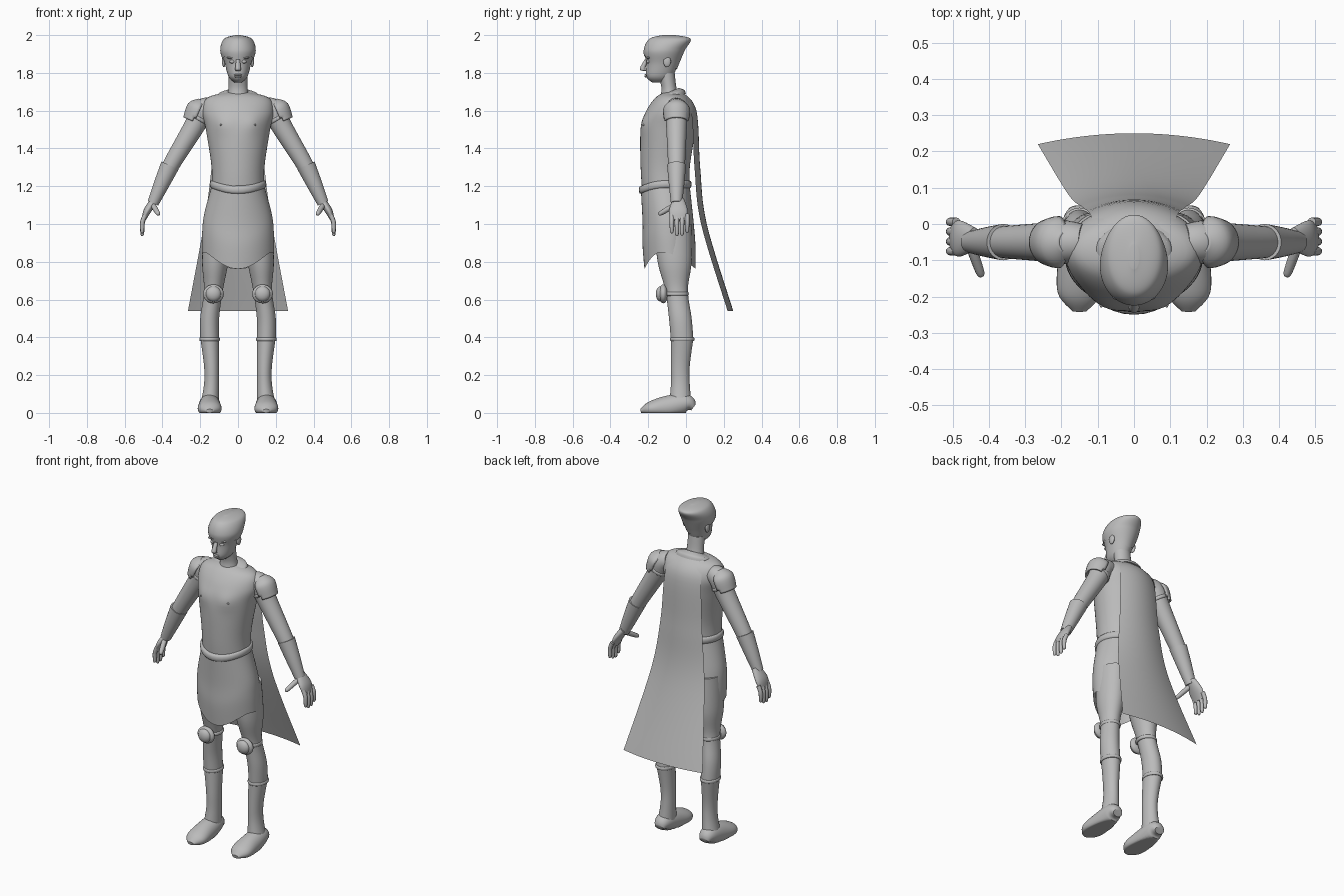
import bpy, bmesh, math
from mathutils import Vector, Matrix

cube = bpy.data.objects.get("Cube")
if cube:
    bpy.data.objects.remove(cube)

grey = bpy.data.materials.new("plain grey")
grey.use_nodes = True
colour = (.5, .5, .5, 1)
grey.diffuse_color = colour
grey.node_tree.nodes["Principled BSDF"].inputs["Base Color"].default_value = colour

SIDEWAYS, BACKWARD, UP = Vector((1, 0, 0)), Vector((0, 1, 0)), Vector((0, 0, 1))
ARM_Y = -.05
KNEE = Vector((.13, -.05, .63))


def finish(name, bm, mirror=False, thickness=0):
    """Turn a bmesh into a smooth shaded object."""
    mesh = bpy.data.meshes.new(name)
    bm.to_mesh(mesh)
    bm.free()
    mesh.materials.append(grey)
    obj = bpy.data.objects.new(name, mesh)
    bpy.context.collection.objects.link(obj)
    if thickness:
        obj.modifiers.new("thickness", 'SOLIDIFY').thickness = thickness
    if mirror:
        obj.modifiers.new("mirror", 'MIRROR')
    bpy.ops.object.select_all(action='DESELECT')
    obj.select_set(True)
    bpy.context.view_layer.objects.active = obj
    bpy.ops.object.shade_smooth_by_angle(angle=math.radians(50))


def spline(rows, steps):
    """Smooth rows of numbers that pass through the given ones."""
    last = len(rows) - 1
    out = []
    for i in range(last):
        points = [rows[max(0, min(last, i + k))] for k in (-1, 0, 1, 2)]
        for step in range(steps):
            t = step / steps
            out.append([b + t / 2 * (c - a + t * (2*a - 5*b + 4*c - d + t * (3*(b - c) + d - a)))
                        for a, b, c, d in zip(*points)])
    return out + [rows[last]]


def loft(name, rows, across=None, segments=32, steps=6, cap=True,
         shape=None, keep=None, mirror=False, thickness=0):
    """Skin rings (x, y, z, radius, radius): level ones, or square to the path
    with their second radius along the direction across."""
    rows = spline(rows, steps)
    bm = bmesh.new()
    rings = []
    for i, (x, y, z, radius_u, radius_v) in enumerate(rows):
        u, v = SIDEWAYS, BACKWARD
        if across:
            ahead = Vector(rows[min(i + 1, len(rows) - 1)][:3])
            behind = Vector(rows[max(i - 1, 0)][:3])
            tangent = (ahead - behind).normalized()
            v = (across - tangent * across.dot(tangent)).normalized()
            u = v.cross(tangent)
        ring = []
        for k in range(segments):
            turn = 2 * math.pi * k / segments
            point = Vector((x, y, z)) + u * radius_u * math.cos(turn) + v * radius_v * math.sin(turn)
            if shape:
                shape(point, math.sin(turn))
            ring.append(bm.verts.new(point))
        rings.append(ring)
    for low, high in zip(rings, rings[1:]):
        for k in range(segments):
            bm.faces.new((low[k - 1], low[k], high[k], high[k - 1]))
    if cap:
        bm.faces.new(rings[0])
        bm.faces.new(rings[-1])
    bmesh.ops.recalc_face_normals(bm, faces=bm.faces)
    if keep:
        gone = [face for face in bm.faces if not keep(face.calc_center_median())]
        bmesh.ops.delete(bm, geom=gone, context='FACES')
    finish(name, bm, mirror, thickness)


def body(rows, grow=0):
    """Level rings from (z, half width, front y, back y)."""
    return [(0, (front + back) / 2, z, width + grow, (back - front) / 2 + grow)
            for z, width, front, back in rows]


def arm_path(rows):
    """Round rings from (x, z, radius) in the plane of the arm."""
    return [(x, ARM_Y, z, radius, radius) for x, z, radius in rows]


def band(name, at, radius_u, radius_v, height, axis=UP, across=None, shape=None, mirror=True):
    """A rounded strap bulging out around a limb."""
    rows = []
    for k in range(7):
        turn = math.pi * k / 6
        bulge = height * math.sin(turn) / 2
        rows.append((*(Vector(at) - axis * height * math.cos(turn)), radius_u + bulge, radius_v + bulge))
    loft(name, rows, across, steps=1, shape=shape, mirror=mirror)


def digit(name, start, end, radius, across, bend):
    """A finger that tapers to a round tip and bends at its middle."""
    start, end = Vector(start), Vector(end)
    rows = []
    for t, scale in ((0, 1), (.4, 1), (.9, .8), (1, .2)):
        place = start.lerp(end, t) + SIDEWAYS * bend * math.sin(math.pi * t)
        rows.append((*place, radius * scale, radius * scale))
    loft(name, rows, across, segments=12, mirror=True)


def ball(name, at, size, mirror=True):
    bm = bmesh.new()
    matrix = Matrix.Translation(at) @ Matrix.Diagonal((*size, 1))
    bmesh.ops.create_uvsphere(bm, u_segments=20, v_segments=12, radius=1, matrix=matrix)
    finish(name, bm, mirror)


# Head, with a swept-back hair shell cut from the same form
head = body([(1.75, .02, -.18, -.1), (1.78, .05, -.21, -.07), (1.85, .07, -.21, -.04),
             (1.92, .09, -.22, -.01), (1.98, .07, -.19, .02), (2, .01, -.12, -.06)])


def above_hairline(point):
    if point.y < -.13:
        return point.z > 1.87 + .02 * abs(math.sin(point.x * 75))
    return point.z > 1.87 - max(0, point.y + .1)


loft("head", head, segments=48)
loft("hair", [(x, y, z, a + .004, b + .004) for x, y, z, a, b in head],
     segments=72, steps=14, keep=above_hairline)

# Face
loft("nose", [(0, -.21, 1.87, .01, .01), (0, -.23, 1.82, .015, .015), (0, -.21, 1.81, .01, .01)],
     segments=16)
ball("eyes", (.03, -.2, 1.86), (.015, .01, .01))
ball("brows", (.04, -.2, 1.88), (.02, .01, .006))
for name, z in (("upper_lip", 1.79), ("lower_lip", 1.78)):
    ball(name, (0, -.21, z), (.02, .01, .005), mirror=False)
ball("ears", (.075, -.1, 1.86), (.01, .02, .03))


# Neck, collar and bare chest
def collar_tilt(point, back):
    point.z += .02 * back


def chest(point, back):
    if back < 0:
        x, z = (abs(point.x) - .08) / .05, (point.z - 1.53) / .05
        point.y -= .01 * math.exp(-x * x - z * z)


loft("neck", body([(1.66, .06, -.14, -.03), (1.72, .05, -.13, -.05), (1.8, .05, -.15, -.06)]))
loft("collar", body([(1.67, .11, -.15, 0), (1.69, .1, -.15, -.01), (1.7, .06, -.13, -.04)]),
     shape=collar_tilt)
loft("torso", body([(1.15, .14, -.23, .02), (1.3, .14, -.24, .02), (1.5, .17, -.24, .05),
                    (1.6, .19, -.21, .05), (1.67, .16, -.16, .01), (1.7, .04, -.11, -.05)]),
     segments=64, shape=chest)
ball("nipples", (.09, -.22, 1.525), (.006, .01, .006))


# Belt dipping at the front, and a skirt whose hem rises at the sides
def belt_dip(point, back):
    point.z -= .03 * max(0, -back) ** 2


def hem(point, back):
    arch = (back + .35) / (1.35 if back > -.35 else .65)
    point.z -= max(0, 1.2 - point.z) * arch ** 2 / 4


band("belt", (0, -.11, 1.21), .14, .13, .02, shape=belt_dip, mirror=False)
loft("skirt", body([(1.2, .14, -.24, .02), (1.05, .18, -.23, .04), (.95, .19, -.23, .05),
                    (.85, .19, -.22, .05)]), segments=64, cap=False, shape=hem)


# Legs, boots and knee guards
def sole(point, back):
    point.z = max(point.z, 0)


loft("legs", [(.1, -.07, 1, .08, .1), (.12, -.06, .8, .07, .09), (.13, -.05, .65, .05, .06),
              (.15, -.03, .5, .05, .06), (.15, -.02, .38, .05, .06)], mirror=True)
loft("boots", [(.15, -.02, .4, .05, .06), (.14, -.03, .25, .04, .05), (.14, -.03, .15, .04, .05),
               (.15, -.03, .04, .05, .06)], mirror=True)
loft("feet", [(.15, .04, .03, .02, .03), (.15, 0, .05, .05, .05), (.15, -.1, .03, .06, .06),
              (.15, -.19, .02, .04, .06), (.15, -.24, .01, .01, .02)],
     SIDEWAYS, shape=sole, mirror=True)
band("boot_cuffs", (.15, -.02, .39), .05, .06, .01)
band("knee_straps", KNEE, .05, .06, .01)
ball("knee_pads", KNEE + Vector((0, -.07, 0)), (.055, .025, .05))
ball("knee_pad_domes", KNEE + Vector((0, -.085, 0)), (.04, .025, .04))

# Arms, gauntlets and shoulder guards
along_arm = Vector((.5, 0, -.85))
loft("arms", arm_path([(.14, 1.62, .05), (.19, 1.6, .06), (.23, 1.52, .055), (.35, 1.32, .045),
                       (.39, 1.24, .04)]), BACKWARD, mirror=True)
loft("gauntlets", arm_path([(.36, 1.31, .05), (.41, 1.2, .04), (.45, 1.11, .03)]),
     BACKWARD, mirror=True)
band("arm_bands", (.21, ARM_Y, 1.56), .057, .057, .01, along_arm, BACKWARD)


def outer_side(point):
    return (point - Vector((.2, ARM_Y, 1.61))).dot(along_arm.cross(BACKWARD)) > 0


loft("shoulder_guards", arm_path([(.18, 1.65, .03), (.2, 1.61, .07), (.23, 1.54, .065)]),
     BACKWARD, cap=False, keep=outer_side, mirror=True, thickness=.01)

# Hands
loft("palms", [(.44, -.04, 1.13, .02, .03), (.48, -.04, 1.07, .02, .05), (.5, -.04, 1.02, .01, .04)],
     BACKWARD, mirror=True)
for i, finger in enumerate(("index", "middle", "ring", "little")):
    y = .027 * i - .075
    tip = .93 + .015 * abs(i - 1.4)
    digit(finger + "_fingers", (.49, y, 1.05), (.505, y, tip), .012, BACKWARD, .01)
digit("thumbs", (.45, -.06, 1.1), (.42, -.145, 1.05), .014, SIDEWAYS, 0)

# Cape: one curved sheet flaring toward its hem, from (z, half width, middle y)
bm = bmesh.new()
sheet = []
for z, width, y in spline([(1.7, .09, -.02), (1.6, .12, .055), (1.3, .14, .075), (1, .18, .11),
                           (.54, .265, .25)], 8):
    sheet.append([bm.verts.new((width * t, y - .03 * t * t, z)) for t in (k / 10 - 1 for k in range(21))])
for upper, lower in zip(sheet, sheet[1:]):
    for k in range(20):
        bm.faces.new((upper[k + 1], upper[k], lower[k], lower[k + 1]))
bmesh.ops.recalc_face_normals(bm, faces=bm.faces)
finish("cape", bm)
